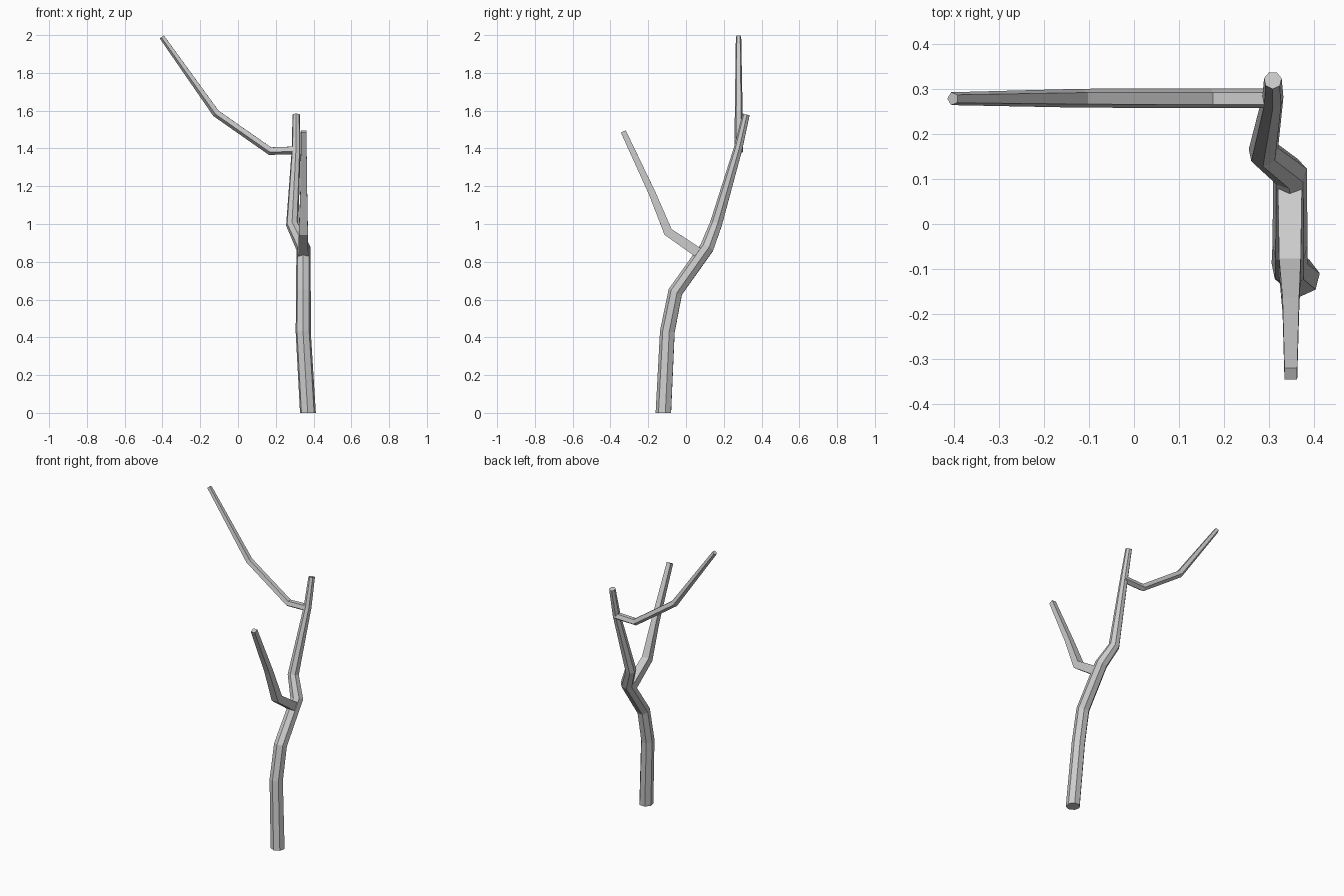
import bpy, bmesh, math
from mathutils import Vector

if "Cube" in bpy.data.objects:
    bpy.data.objects.remove(bpy.data.objects["Cube"])


def tube(name, path, sides, ref, phase=0.0):
    """Flat-shaded tapering tube through (x, y, z, radius) points, capped at both ends."""
    pts = [Vector(p[:3]) for p in path]
    bm = bmesh.new()
    rings = []
    for i, p in enumerate(pts):
        a = (p - pts[i - 1]).normalized() if i else Vector()
        b = (pts[i + 1] - p).normalized() if i < len(pts) - 1 else Vector()
        t = (a + b).normalized()
        if i == 0 and name == "trunk":
            t = Vector((0, 0, 1))
        u = (ref - t * ref.dot(t)).normalized()
        v = t.cross(u)
        ring = []
        for k in range(sides):
            ang = 2 * math.pi * k / sides + phase
            ring.append(bm.verts.new(p + path[i][3] * (u * math.cos(ang) + v * math.sin(ang))))
        rings.append(ring)
    for r0, r1 in zip(rings, rings[1:]):
        for k in range(sides):
            n = (k + 1) % sides
            bm.faces.new((r0[k], r0[n], r1[n], r1[k]))
    bm.faces.new(rings[0][::-1])
    bm.faces.new(rings[-1])
    bmesh.ops.recalc_face_normals(bm, faces=bm.faces)
    me = bpy.data.meshes.new(name)
    bm.to_mesh(me)
    bm.free()
    bpy.context.collection.objects.link(bpy.data.objects.new(name, me))


X, Y = Vector((1, 0, 0)), Vector((0, 1, 0))

# Crooked main trunk
tube("trunk", [
    (0.370, -0.118, 0.00, 0.043),
    (0.345, -0.097, 0.43, 0.041),
    (0.346, -0.055, 0.64, 0.040),
    (0.346, 0.112, 0.875, 0.039),
    (0.287, 0.160, 1.00, 0.034),
    (0.308, 0.277, 1.40, 0.024),
    (0.308, 0.319, 1.58, 0.020)], 7, X, 0.2)

# Lower branch leaning to the front
tube("lower_branch", [
    (0.346, 0.085, 0.835, 0.038),
    (0.346, -0.095, 0.958, 0.034),
    (0.348, -0.180, 1.165, 0.026),
    (0.348, -0.332, 1.49, 0.020)], 4, X, math.pi / 4)

# Upper branch sweeping out to the left
tube("upper_branch", [
    (0.310, 0.279, 1.392, 0.023),
    (0.170, 0.279, 1.388, 0.023),
    (-0.115, 0.279, 1.587, 0.022),
    (-0.402, 0.278, 1.991, 0.015)], 5, Y, 0.3)
